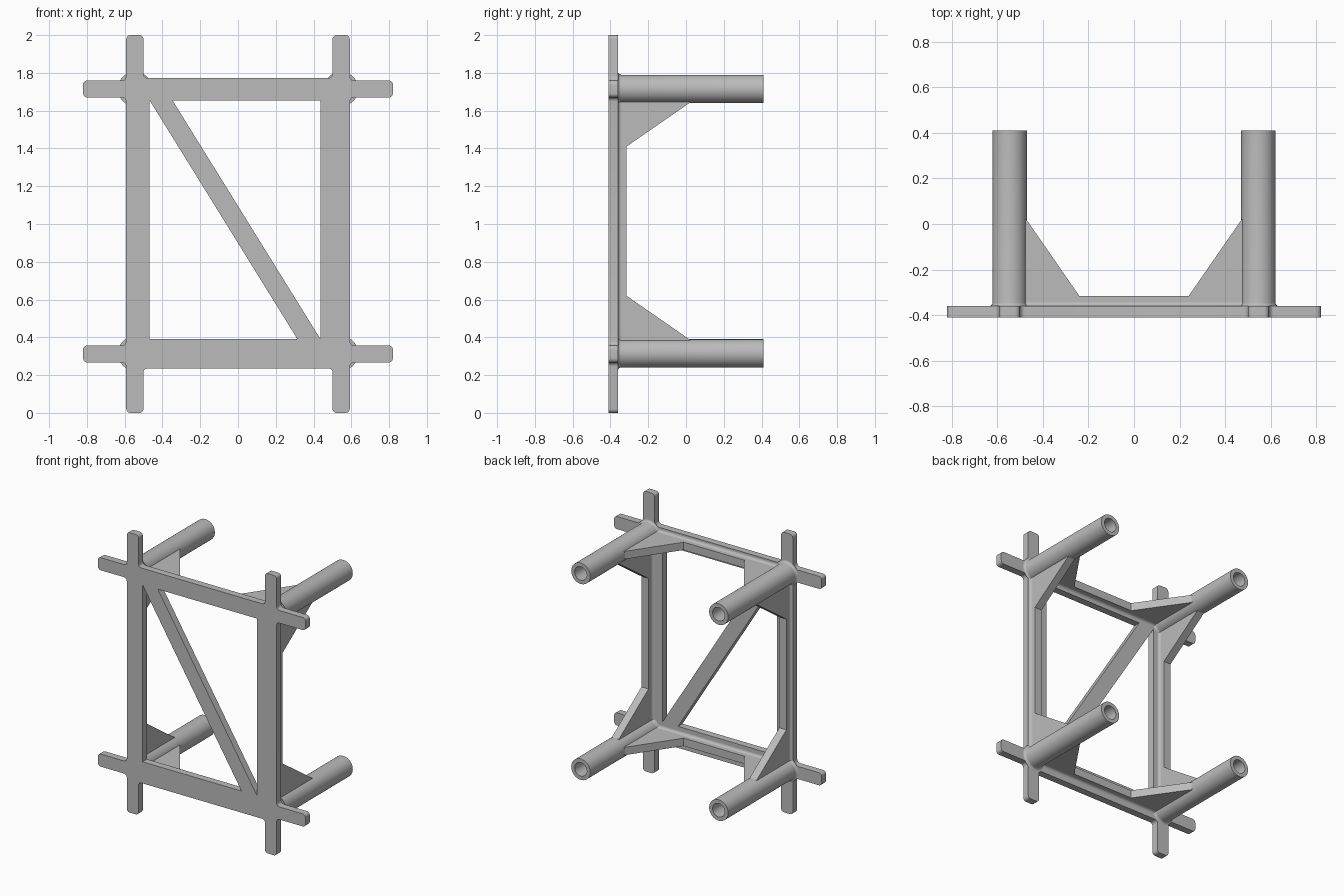
import bpy, bmesh, math
from mathutils import Matrix, Vector

if "Cube" in bpy.data.objects:
    bpy.data.objects.remove(bpy.data.objects["Cube"])

grey = bpy.data.materials.new("light_grey")
grey.diffuse_color = (0.5, 0.5, 0.5, 1)
grey.use_nodes = True
grey.node_tree.nodes["Principled BSDF"].inputs["Base Color"].default_value = grey.diffuse_color

CX, CZ = 0.545, (0.315, 1.715)      # tube axes
FRONT, BACK, RIB = -0.41, -0.36, -0.315   # y of plate front, plate back, rib top
MID_Z, HALF_Z = 1.015, 0.70
RIB_HALF, FILLET = 0.028, 0.018


def finish(obj):
    bpy.ops.object.select_all(action='DESELECT')
    obj.select_set(True)
    bpy.context.view_layer.objects.active = obj
    if obj.type == 'CURVE':
        bpy.ops.object.convert(target='MESH')
        obj = bpy.context.object
    bm = bmesh.new()
    bm.from_mesh(obj.data)
    bmesh.ops.remove_doubles(bm, verts=bm.verts, dist=1e-5)
    bmesh.ops.recalc_face_normals(bm, faces=bm.faces)
    bm.to_mesh(obj.data)
    bm.free()
    obj.data.materials.clear()
    obj.data.materials.append(grey)
    bpy.ops.object.shade_smooth_by_angle(angle=math.radians(30))


def slab(name, loops, half, loc, rot=Matrix()):
    """Extrude closed 2D loops (later loops are holes) by +-half."""
    cu = bpy.data.curves.new(name, 'CURVE')
    cu.dimensions, cu.fill_mode, cu.extrude = '2D', 'BOTH', half
    for loop in loops:
        sp = cu.splines.new('POLY')
        sp.points.add(len(loop) - 1)
        for p, (x, y) in zip(sp.points, loop):
            p.co = (x, y, 0, 1)
        sp.use_cyclic_u = True
    obj = bpy.data.objects.new(name, cu)
    bpy.context.collection.objects.link(obj)
    obj.matrix_world = Matrix.Translation(loc) @ rot
    finish(obj)


def rounded(pts, r, n=5):
    out = []
    for i, p in enumerate(pts):
        p = Vector(p)
        a = (Vector(pts[i - 1]) - p).normalized() * r
        b = (Vector(pts[(i + 1) % len(pts)]) - p).normalized() * r
        for k in range(n + 1):
            t = k / n * math.pi / 2
            out.append(tuple(p + a * (1 - math.sin(t)) + b * (1 - math.cos(t))))
    return out


def concave(x, y, r, n=5):
    """Fillet arc from (x + r, y) up to (x, y + r)."""
    return [(x + r * (1 - math.sin(k / n * math.pi / 2)),
             y + r * (1 - math.cos(k / n * math.pi / 2))) for k in range(n + 1)]


# Front plate: crossed bars with stub arms, diagonal strut left between two holes
right = [(.5, .236), (.5, 0), (.592, 0), (.592, .267), (.82, .267), (.82, .357),
         (.592, .357), (.592, 1.67), (.82, 1.67), (.82, 1.76), (.592, 1.76),
         (.592, 2), (.5, 2), (.5, 1.772)]
outline = rounded(right + [(-x, z) for x, z in reversed(right)], 0.022)
hole_low = [(-.468, 1.655), (-.468, .39), (.315, .39)]
hole_high = [(-.347, 1.655), (.437, .39), (.437, 1.655)]
slab("front_frame", [outline, hole_low, hole_high], (BACK - FRONT) / 2,
     (0, (FRONT + BACK) / 2, 0), Matrix.Rotation(math.pi / 2, 4, 'X'))


# Ribs with a gusset at each end, plus a filleted foot under each rib
def rib_profile(half):
    side = [(half - .062, BACK - .02), (half - .062, .02),
            (half - .073, .02), (half - .305, RIB)]
    return side + [(-u, v) for u, v in reversed(side)]


arc = concave(RIB_HALF, BACK, FILLET)
foot = [(RIB_HALF + FILLET, BACK - .01)] + arc
foot += [(-u, v) for u, v in reversed(foot)]
turn = Matrix.Rotation(-math.pi / 2, 4, 'Y')

for z, side in zip(CZ, ("lower", "upper")):
    slab(side + "_gusset_rib", [rib_profile(CX)], RIB_HALF, (0, 0, z))
    slab(side + "_rib_fillet", [foot], CX - .05, (0, 0, z), turn)
for x, side in ((-CX, "left"), (CX, "right")):
    slab(side + "_gusset_rib", [rib_profile(HALF_Z)], RIB_HALF, (x, 0, MID_Z), turn)
    slab(side + "_rib_fillet", [foot], HALF_Z - .05, (x, 0, MID_Z))


# Hollow tubes with a flared base
def tube(name, x, z):
    prof = concave(.075, BACK, .016) + [(.075, .41), (.048, .41),
                                        (.048, BACK + .002), (0, BACK + .002)]
    bm = bmesh.new()
    vs = [bm.verts.new((r, y, 0)) for r, y in prof]
    edges = [bm.edges.new(e) for e in zip(vs, vs[1:])]
    bmesh.ops.spin(bm, geom=vs + edges, cent=(0, 0, 0), axis=(0, 1, 0),
                   angle=math.tau, steps=48)
    bmesh.ops.remove_doubles(bm, verts=bm.verts, dist=1e-5)
    # close the underside of the flare
    bmesh.ops.holes_fill(bm, edges=[e for e in bm.edges if e.is_boundary], sides=0)
    me = bpy.data.meshes.new(name)
    bm.to_mesh(me)
    bm.free()
    obj = bpy.data.objects.new(name, me)
    bpy.context.collection.objects.link(obj)
    obj.location = (x, 0, z)
    finish(obj)


for z, v in zip(CZ, ("lower", "upper")):
    for x, h in ((-CX, "left"), (CX, "right")):
        tube(f"{v}_{h}_tube", x, z)
